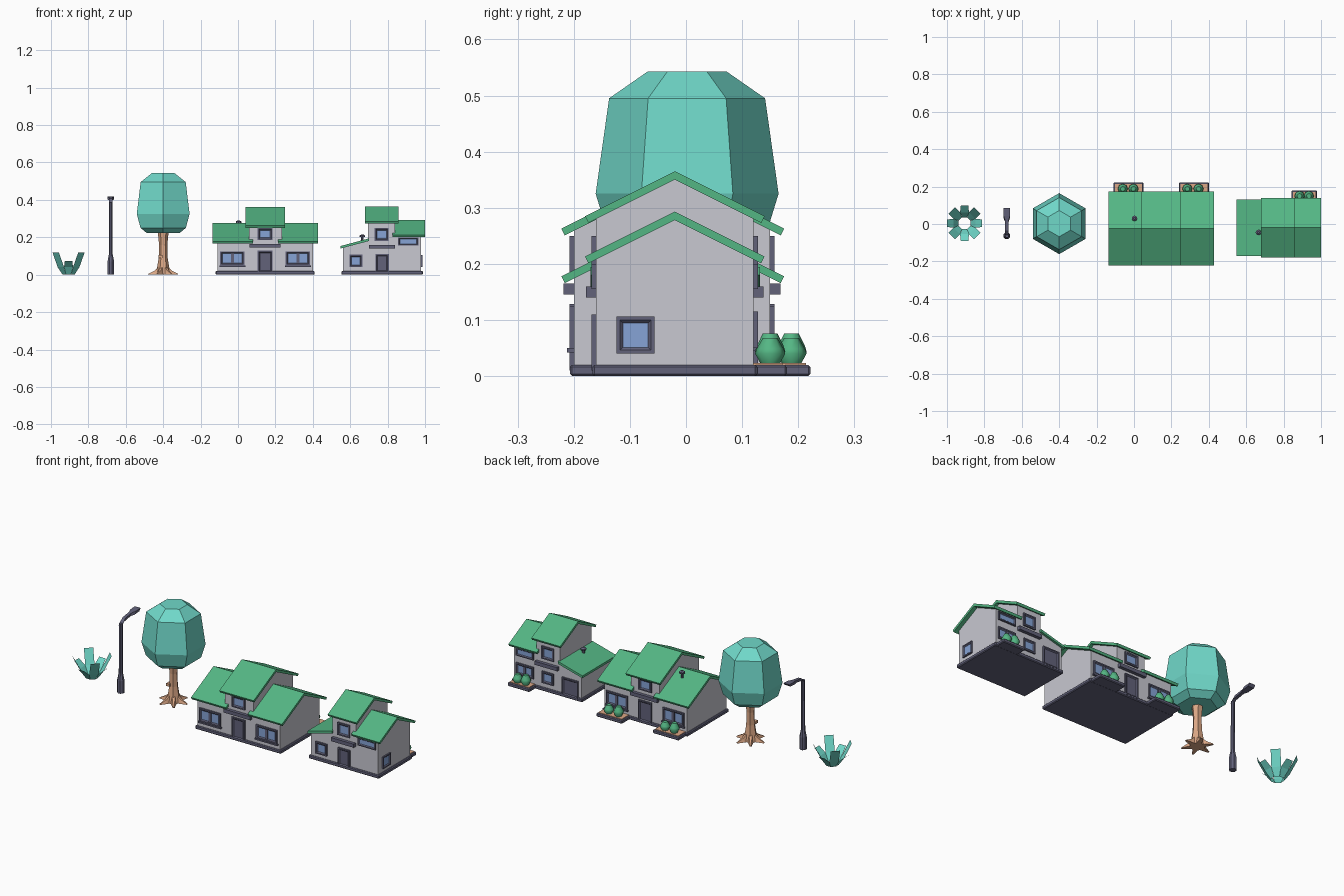
import bpy, bmesh, math
from mathutils import Vector, Matrix

if "Cube" in bpy.data.objects:
    bpy.data.objects.remove(bpy.data.objects["Cube"])


def material(name, rgb):
    m = bpy.data.materials.new(name)
    lin = [(c / 255 / 12.92) if c < 11 else ((c / 255 + 0.055) / 1.055) ** 2.4 for c in rgb]
    m.diffuse_color = (*lin, 1)
    m.use_nodes = True
    m.node_tree.nodes["Principled BSDF"].inputs["Base Color"].default_value = m.diffuse_color
    return m


WALL = material("pale wall", (200, 200, 209))
SLATE = material("slate trim", (98, 98, 122))
GREEN = material("roof green", (84, 182, 132))
TEAL = material("leaf teal", (112, 216, 201))
BROWN = material("bark brown", (220, 168, 134))
BLUE = material("window blue", (134, 164, 214))


def finish(name, bm, *mats, bevel=0, fix=True):
    if fix:
        bmesh.ops.recalc_face_normals(bm, faces=bm.faces)
    me = bpy.data.meshes.new(name)
    bm.to_mesh(me)
    bm.free()
    for m in mats:
        me.materials.append(m)
    ob = bpy.data.objects.new(name, me)
    bpy.context.collection.objects.link(ob)
    if bevel:
        mod = ob.modifiers.new("soft edge", "BEVEL")
        mod.width, mod.segments = bevel, 1
    return ob


def box_bm(x0, x1, y0, y1, z0, z1):
    bm = bmesh.new()
    mid = Vector(((x0 + x1) / 2, (y0 + y1) / 2, (z0 + z1) / 2))
    bmesh.ops.create_cube(bm, size=1, matrix=Matrix.Translation(mid)
                          @ Matrix.Diagonal((x1 - x0, y1 - y0, z1 - z0, 1)))
    return bm


def box(name, dims, mat, bevel=0):
    return finish(name, box_bm(*dims), mat, bevel=bevel)


def loft(name, rings, mat):
    """Skin a list of equal-length point rings and cap both ends."""
    bm = bmesh.new()
    vs = [[bm.verts.new(p) for p in r] for r in rings]
    n = len(vs[0])
    for a, b in zip(vs, vs[1:]):
        for i in range(n):
            bm.faces.new((a[i], a[(i + 1) % n], b[(i + 1) % n], b[i]))
    bm.faces.new(vs[0])
    bm.faces.new(vs[-1])
    return finish(name, bm, mat)


def turned(name, x, y, n, profile, mat, turn=0.0):
    """Stack of n-sided rings, profile = (radius, z)."""
    return loft(name, [[(x + r * math.cos(turn + math.tau * i / n),
                         y + r * math.sin(turn + math.tau * i / n), z)
                        for i in range(n)] for r, z in profile], mat)


def prism_x(name, prof, x0, x1, mat):
    return loft(name, [[(x, y, z) for y, z in prof] for x in (x0, x1)], mat)


def gable_block(name, x0, x1, y0, y1, apex, roof_x0, roof_x1, ry0, ry1):
    """Gabled wall block with an overhanging chevron roof; slope is one half."""
    mid, t, s = (ry0 + ry1) / 2, 0.015, 0.5
    under = lambda y: apex - t + 0.002 - s * abs(y - mid)
    prism_x(name + " walls", [(y0, 0.01), (y0, under(y0)), (mid, under(mid)),
                              (y1, under(y1)), (y1, 0.01)], x0, x1, WALL)
    e = apex - s * (mid - ry0)
    prism_x(name + " roof", [(ry0, e), (mid, apex), (ry1, e), (ry1 - 0.006, e - t + 0.003),
                             (mid, apex - t), (ry0 + 0.006, e - t + 0.003)], roof_x0, roof_x1, GREEN)


def opening(name, dims, out, pane, rim=0.02):
    """Frame plate whose outward face is inset and recessed for the pane."""
    bm = box_bm(*dims)
    bm.normal_update()
    f = max(bm.faces, key=lambda f: f.normal.dot(Vector(out)))
    bmesh.ops.inset_individual(bm, faces=[f], thickness=rim * 0.55, depth=0)
    bmesh.ops.inset_individual(bm, faces=[f], thickness=rim * 0.45, depth=-0.005)
    f.material_index = 1
    return finish(name, bm, SLATE, pane, fix=False)


def on_wall(name, x, w, z0, z1, y, side, pane=BLUE, rim=0.018, split=False):
    """Window or door on a front (side -1) or back (side 1) wall."""
    ya, yb = sorted((y - side * 0.003, y + side * 0.008))
    opening(name, (x - w / 2, x + w / 2, ya, yb, z0, z1), (0, side, 0), pane, rim)
    if split:
        box(name + " mullion", (x - .008, x + .008, ya, yb, z0 + .01, z1 - .01), SLATE)


def porch_canopy(name, x0, x1, y, side, z):
    ya, yb = sorted((y - side * 0.003, y + side * 0.018))
    box(name, (x0, x1, ya, yb, z, z + 0.02), SLATE)


def planter(name, x0, x1, y0, y1, bushes, by):
    box(name + " tray", (x0, x1, y0, y1, 0, 0.02), SLATE, 0.004)
    box(name + " soil", (x0 + .008, x1 - .008, y0, y1 - .008, 0.015, 0.023), BROWN)
    for i, bx in enumerate(bushes):
        h = 0.056 - 0.008 * i
        ob = turned(f"{name} bush {i + 1}", bx, by, 8,
                    [(.016, .02), (.027, .02 + h * .42), (.024, .02 + h * .6), (.013, .02 + h)], GREEN)
        for p in ob.data.polygons:
            p.use_smooth = len(p.vertices) == 4


def vent(name, x, y, z):
    turned(name + " pipe", x, y, 8, [(.007, z - .03), (.007, z)], SLATE)
    turned(name + " cap", x, y, 8, [(.015, z - .004), (.015, z + .004), (.006, z + .01)], SLATE)


# Large house: plinth, two wings and a taller middle
box("large house plinth", (-.12, .41, -.207, .157, 0, .02), SLATE, 0.004)
for label, a, b, ra, rb in (("left", -.11, .07, -.135, .08), ("right", .22, .40, .215, .427)):
    gable_block(f"large house {label} wing", a, b, -.2, .15, .277, ra, rb, -.222, .175)
gable_block("large house middle", .06, .235, -.2, .15, .362, .04, .252, -.222, .175)
for label, y, s in (("front", -.2, -1), ("back", .15, 1)):
    on_wall(f"large house {label} door", .145, .08, .01, .128, y, s, SLATE, .016)
    on_wall(f"large house {label} upper window", .145, .08, .185, .25, y, s)
    porch_canopy(f"large house {label} canopy", .062, .228, y, s, .145)
    for side, x in (("left", -.03), ("right", .32)):
        on_wall(f"large house {label} {side} window", x, .13, .05, .125, y, s, split=True)
        box(f"large house {label} {side} sill", (x - .07, x + .07, y - .012, y + .012, .042, .05), SLATE)
planter("large house left planter", -.11, .05, .15, .222, (-.06, -.003), .188)
planter("large house right planter", .24, .40, .15, .222, (.285, .345), .188)
vent("large house vent", .003, .03, .28)

# Small house: tall middle, right wing and lean-to on the left
box("small house plinth", (.553, .988, -.167, .127, 0, .02), SLATE, 0.004)
gable_block("small house right wing", .83, .978, -.16, .12, .293, .825, 1.0, -.18, .14)
gable_block("small house middle", .695, .84, -.16, .12, .365, .68, .858, -.18, .14)
loft("small house lean to walls", [[(x, y, z) for x, z in
     ((.562, .01), (.70, .01), (.70, .18), (.562, .146))] for y in (-.16, .12)], WALL)
loft("small house lean to roof", [[(x, y, z) for x, z in
     ((.548, .140), (.70, .180), (.70, .194), (.548, .153))] for y in (-.17, .132)], GREEN)
for label, y, s in (("front", -.16, -1), ("back", .12, 1)):
    on_wall(f"small house {label} upper window", .768, .075, .18, .25, y, s)
    on_wall(f"small house {label} wing window", .91, .11, .155, .2, y, s, rim=.014)
    porch_canopy(f"small house {label} canopy", .70, .84, y, s, .14)
on_wall("small house front door", .77, .072, .01, .11, -.16, -1, SLATE, .016)
on_wall("small house lean to window", .63, .07, .04, .107, -.16, -1)
on_wall("small house garage door", .63, .10, .01, .11, .12, 1, SLATE, .016)
on_wall("small house back lower window", .768, .07, .045, .11, .12, 1)
on_wall("small house planter window", .91, .11, .05, .115, .12, 1, split=True)
opening("small house side window", (.975, .986, -.124, -.056, .04, .106), (1, 0, 0), BLUE, .016)
planter("small house planter", .842, .978, .12, .18, (.885, .935), .15)
vent("small house vent", .665, -.045, .205)

# Tree: faceted crown, trunk, spreading roots and a knot
TX, TY = -.40, .002
turned("tree crown", TX, TY, 6, [(.10, .222), (.14, .25), (.163, .325), (.139, .495), (.07, .543)],
       TEAL, math.pi / 2)
turned("tree trunk", TX, TY, 6, [(.042, 0), (.033, .035), (.024, .09), (.022, .16), (.03, .24)], BROWN)
for i in range(6):
    rot = Matrix.Translation((TX, TY, 0)) @ Matrix.Rotation(math.tau * i / 6 + .1, 4, "Z")
    rings = [[rot @ Vector(p) for p in ((r, -w, 0), (r, w, 0), (r, w * .5, h), (r, -w * .5, h))]
             for r, w, h in ((.012, .018, .055), (.045, .012, .022), (.08, .005, .004))]
    loft(f"tree root {i + 1}", rings, BROWN)
box("tree knot", (-.425, -.405, -.027, 0, .09, .105), BROWN)

# Street lamp: weighted base, pole, bent arm and head
LX, LY = -.68, -.063
turned("lamp base and pole", LX, LY, 8, [(.019, 0), (.019, .07), (.011, .11), (.010, .385)],
       SLATE, math.pi / 8)
loft("lamp arm", [[(LX + sx * w, y + sz * .006, z + sz * h) for sx, sz in
     ((-1, -1), (1, -1), (1, 1), (-1, 1))]
     for y, z, w, h in ((LY, .378, .010, .008), (LY + .022, .398, .009, .008),
                        (.015, .407, .009, .007), (.038, .409, .017, .008), (.08, .412, .018, .007))], SLATE)

# Leafy plant: ring of outward-bending leaves, alternately short and tall
PX, PY = -.906, .004
for i in range(8):
    tall = i % 2
    rot = Matrix.Translation((PX, PY, 0)) @ Matrix.Rotation(math.tau * i / 8, 4, "Z")
    tip = (.097, .024, .118) if tall else (.094, .02, .072)
    bm = bmesh.new()
    rows = [[bm.verts.new(rot @ Vector((r, k * w, z))) for k in (-1, 1)]
            for r, w, z in ((.032, .013, 0), (.058, .024, .04), tip)]
    for a, b in zip(rows, rows[1:]):
        bm.faces.new((a[0], a[1], b[1], b[0]))
    finish(f"plant leaf {i + 1}", bm, TEAL)
